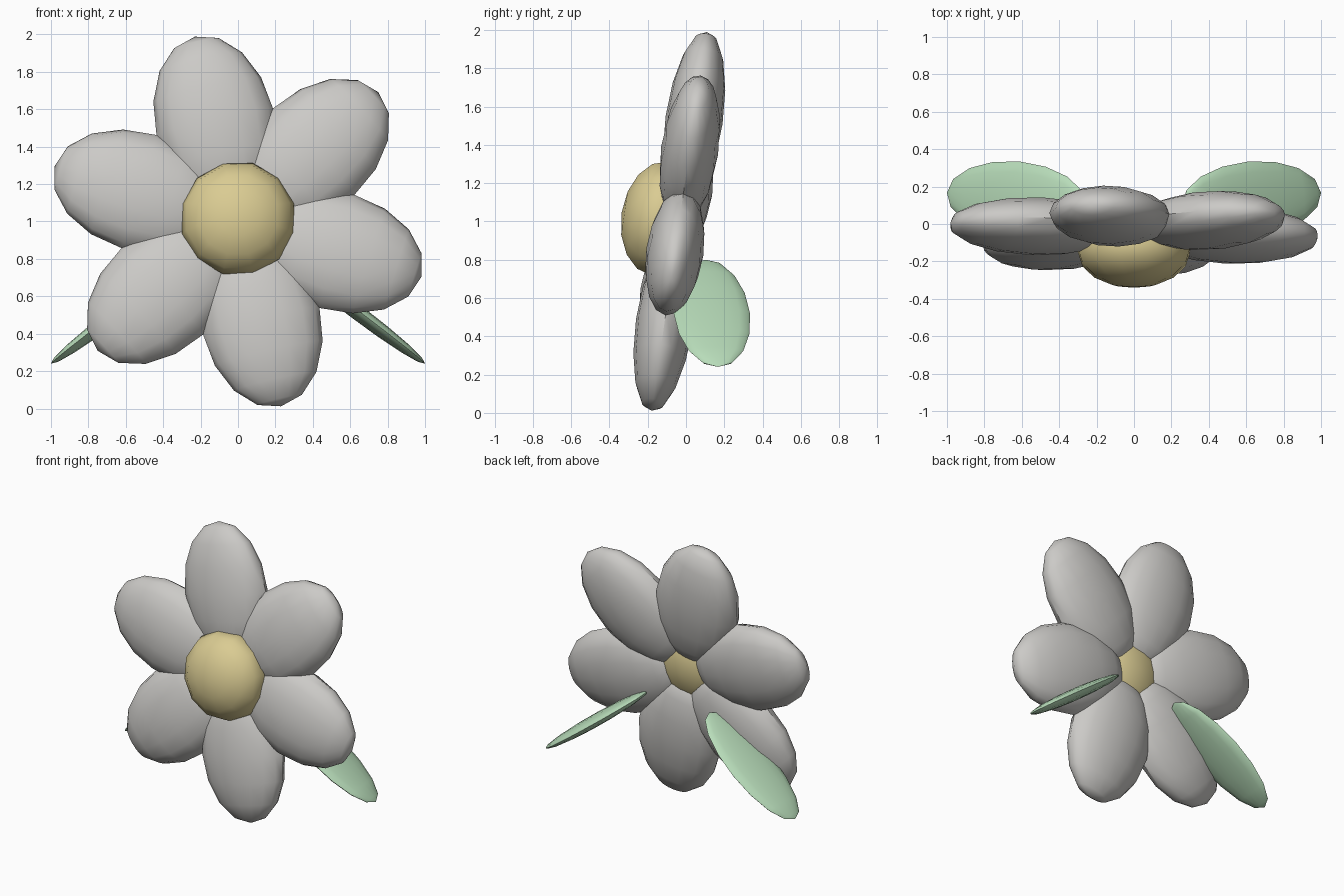
import bpy
import bmesh
from math import radians
from mathutils import Matrix, Vector

cube = bpy.data.objects.get("Cube")
if cube:
    bpy.data.objects.remove(cube, do_unlink=True)


def make_material(name, color):
    mat = bpy.data.materials.new(name)
    mat.use_nodes = True
    mat.diffuse_color = color
    mat.node_tree.nodes["Principled BSDF"].inputs["Base Color"].default_value = color
    return mat


def turn(degrees, axis):
    return Matrix.Rotation(radians(degrees), 4, axis)


def ellipsoid(name, mat, placement, radii, segments, rings, pole):
    """Low-poly ball, its pole turned by `pole`, squashed by radii and placed."""
    bm = bmesh.new()
    bmesh.ops.create_uvsphere(bm, u_segments=segments, v_segments=rings, radius=1)
    bm.transform(placement @ Matrix.Diagonal((*radii, 1)) @ pole)
    bmesh.ops.recalc_face_normals(bm, faces=bm.faces)
    mesh = bpy.data.meshes.new(name)
    bm.to_mesh(mesh)
    bm.free()
    mesh.materials.append(mat)
    obj = bpy.data.objects.new(name, mesh)
    bpy.context.collection.objects.link(obj)
    bpy.ops.object.select_all(action="DESELECT")
    obj.select_set(True)
    bpy.context.view_layer.objects.active = obj
    bpy.ops.object.shade_smooth_by_angle(angle=radians(45))
    return obj


petal_white = make_material("petal white", (0.60, 0.59, 0.57, 1))
center_yellow = make_material("center yellow", (0.70, 0.60, 0.29, 1))
leaf_green = make_material("leaf green", (0.48, 0.72, 0.49, 1))

# Flower head leans back slightly
head = Matrix.Translation((0, -0.035, 1.0)) @ turn(-8.3, "X")
along_length = turn(90, "Y")

# Ring of six plump petals
for i in range(6):
    placement = head @ turn(-(43 + 60 * i), "Y") @ Matrix.Translation((0.55, 0, 0))
    ellipsoid(f"petal_{i + 1}", petal_white, placement, (0.475, 0.15, 0.32), 16, 8, along_length)

# Domed flower center
ellipsoid("flower_center", center_yellow, head @ Matrix.Translation((0, -0.105, 0)),
          (0.31, 0.2, 0.31), 12, 8, turn(90, "X") @ turn(15, "Z"))

# Pair of thin drooping leaves behind the head
leaf = Matrix.Translation((0.63, 0.135, 0.52)) @ turn(5, "Z") @ turn(37, "Y")
for name, side in (("left_leaf", 1), ("right_leaf", -1)):
    mirror = Matrix.Scale(side, 4, Vector((1, 0, 0)))
    ellipsoid(name, leaf_green, mirror @ leaf, (0.465, 0.2, 0.04), 16, 8, along_length)
